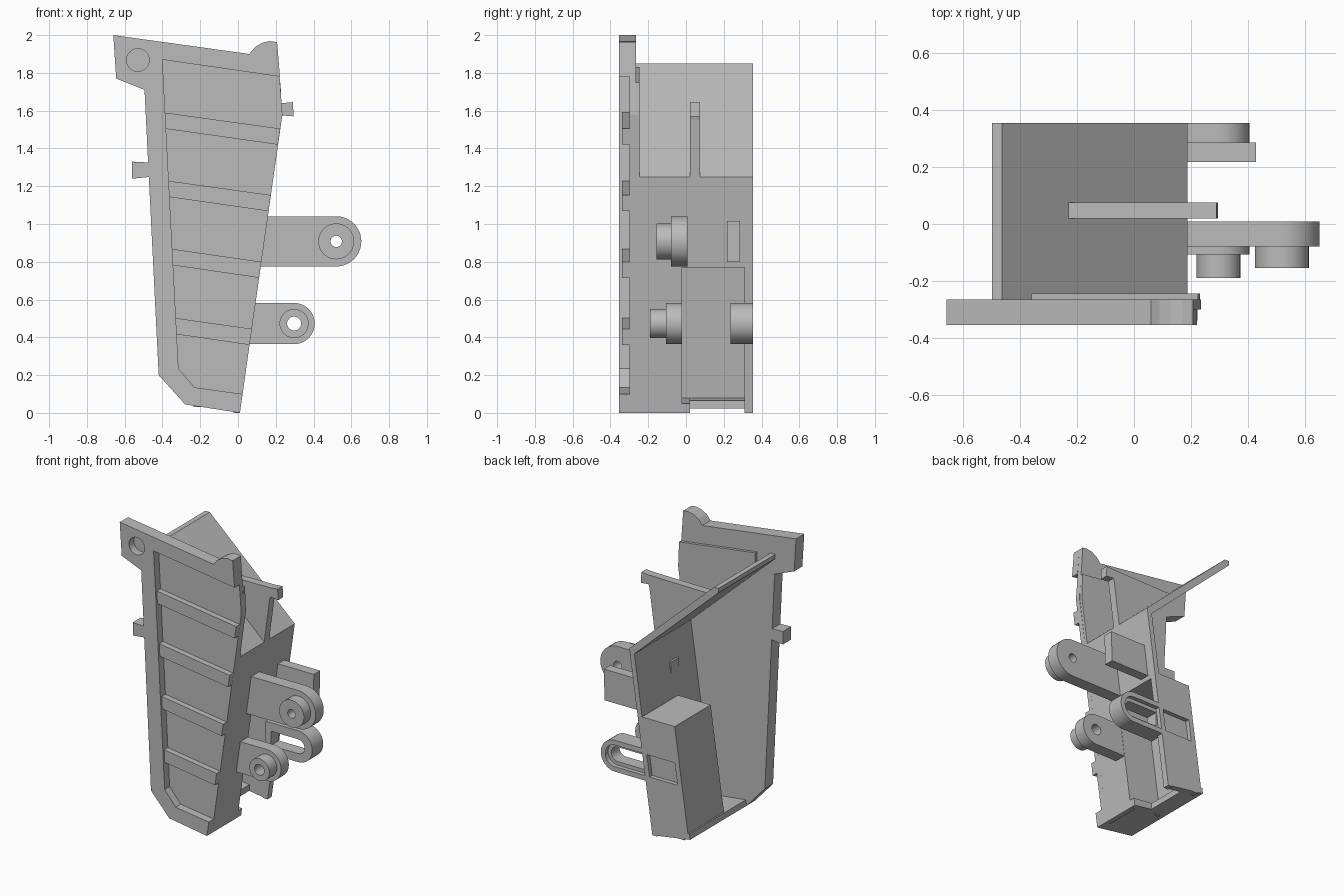
import bpy, bmesh, math

old = bpy.data.objects.get("Cube")
if old:
    bpy.data.objects.remove(old, do_unlink=True)

grey = bpy.data.materials.new("plain_grey")
grey.use_nodes = True
colour = (0.5, 0.5, 0.5, 1)
grey.diffuse_color = colour
grey.node_tree.nodes["Principled BSDF"].inputs["Base Color"].default_value = colour


def prism(name, pts, y0, y1):
    """Extrude an x-z outline from y0 to y1."""
    bm = bmesh.new()
    face = bm.faces.new([bm.verts.new((x, y0, z)) for x, z in pts])
    out = bmesh.ops.extrude_face_region(bm, geom=[face])
    verts = [v for v in out["geom"] if isinstance(v, bmesh.types.BMVert)]
    bmesh.ops.translate(bm, verts=verts, vec=(0, y1 - y0, 0))
    bmesh.ops.recalc_face_normals(bm, faces=bm.faces)
    mesh = bpy.data.meshes.new(name)
    bm.to_mesh(mesh)
    bm.free()
    mesh.materials.append(grey)
    ob = bpy.data.objects.new(name, mesh)
    bpy.context.collection.objects.link(ob)
    return ob


def arc(cx, cz, r, a0, a1, n=20):
    return [(cx + r * math.cos(math.radians(a0 + (a1 - a0) * i / n)),
             cz + r * math.sin(math.radians(a0 + (a1 - a0) * i / n))) for i in range(n + 1)]


def disc(cx, cz, r):
    return arc(cx, cz, r, 0, 360, 40)[:-1]


def cut(ob, pts, y0, y1):
    tool = prism(ob.name + "_cutter", pts, y0, y1)
    tool.hide_render = True
    tool.hide_set(True)
    tool.display_type = 'WIRE'
    mod = ob.modifiers.new("cut", 'BOOLEAN')
    mod.object = tool
    mod.solver = 'EXACT'


def smooth(ob):
    bpy.ops.object.select_all(action='DESELECT')
    ob.select_set(True)
    bpy.context.view_layer.objects.active = ob
    bpy.ops.object.shade_smooth_by_angle(angle=math.radians(30))


def edge(z):
    """x of the sloping right side at height z."""
    return 0.01 + 0.142 * z


def leaning(z0, z1, left, right):
    """Four-sided outline parallel to the sloping side."""
    return [(edge(z0) + left, z0), (edge(z0) + right, z0),
            (edge(z1) + right, z1), (edge(z1) + left, z1)]


FRONT, BACK, INNER = -0.355, 0.355, -0.265
FLOOR_Y = -0.30

# Front plate: thin base and raised rim open on one side
bump = [(0.06, 1.9), (0.09, 1.937), (0.13, 1.96), (0.17, 1.968), (0.207, 1.963)]
left_side = [(0.01, 0), (-0.28, 0.045), (-0.42, 0.2), (-0.495, 1.71), (-0.645, 1.77), (-0.66, 2)]
base = prism("front_plate", left_side + bump + [(0.235, 1.58)], FLOOR_Y, INNER)
recess = [(0.222, 1.78), (-0.40, 1.87), (-0.315, 0.235), (-0.23, 0.135), (edge(0.1), 0.1)]
rim = prism("front_rim", left_side + bump + recess, FRONT, FLOOR_Y)
cut(rim, disc(-0.53, 1.868, 0.06), FRONT - 0.1, FLOOR_Y + 0.02)

# Sloping ribs across the recess
for i, (z, drop) in enumerate([(1.59, .085), (1.23, .077), (0.87, .07), (0.505, .06)]):
    x = -0.335 - 0.035 * z
    low, high = z - 0.085 - drop, z - drop
    prism(f"front_rib_{i + 1}", [(x, z - 0.085), (edge(low), low), (edge(high), high), (x, z)],
          -0.34, FLOOR_Y)

# Thickened back of the plate above the sloping roof
prism("plate_backing", [(-0.36, 1.83), (0.225, 1.75), (0.232, 1.58), (edge(1.25), 1.25), (-0.36, 1.75)],
      INNER, -0.245)
prism("side_tab", [(-0.56, 1.24), (-0.46, 1.25), (-0.46, 1.325), (-0.56, 1.33)], FRONT, INNER)

# Roof sheet and side wall around the pocket opening
prism("sloping_roof", [(-0.5, 1.85), (-0.465, 1.85), (edge(1.25), 1.25),
                       (edge(1.2) - 0.03, 1.22), (-0.5, 1.82)], INNER, BACK)
prism("side_wall_front", leaning(0, 1.25, -0.035, 0), INNER, -0.02)
prism("side_wall_middle", leaning(0.77, 1.25, -0.035, 0), -0.02, 0.31)
prism("side_wall_back", leaning(0, 1.25, -0.035, 0), 0.31, BACK)

# Pocket housing
prism("pocket_inner_wall", leaning(0.05, 0.80, -0.285, -0.25), -0.04, BACK)
prism("pocket_top", leaning(0.77, 0.80, -0.25, -0.035), -0.04, BACK)
prism("pocket_front_wall", leaning(0.03, 0.77, -0.25, -0.035), -0.04, -0.02)
back_wall = prism("pocket_back_wall", leaning(0.03, 0.77, -0.25, -0.035), 0.31, BACK)

# Floor, cut short below the pocket
floor_full = [(0.01, 0), (-0.28, 0.045), (-0.275, 0.085), (edge(0.05), 0.05)]
floor_short = [(-0.13, 0.022), (-0.28, 0.045), (-0.275, 0.085), (-0.13, 0.065)]
prism("floor_front", floor_full, INNER, 0.02)
prism("floor_middle", floor_short, 0.02, 0.31)
prism("floor_back", floor_full, 0.31, BACK)

# Stop rib standing on the roof, with a small end tab
prism("roof_rib", [(-0.235, 1.635), (0.235, 1.64), (0.29, 1.645), (0.295, 1.57), (0.235, 1.575),
                   (0.228, 1.55), (edge(1.25), 1.25), (0.17, 1.25)], 0.02, 0.075)

# Pivot arms with bored pins
for name, cx, cz, r, pin_r, bore, y0, y1, y2 in [
        ("upper", 0.52, 0.908, 0.133, 0.095, 0.03, -0.155, -0.08, 0.008),
        ("lower", 0.297, 0.473, 0.109, 0.077, 0.037, -0.19, -0.107, -0.022)]:
    root = edge(cz) - 0.03
    arm = prism(name + "_arm", [(root, cz - r)] + arc(cx, cz, r, -90, 90) + [(root, cz + r)], y1, y2)
    pin = prism(name + "_pin", disc(cx, cz, pin_r), y0, y1)
    for ob in (arm, pin):
        cut(ob, disc(cx, cz, bore), -0.3, 0.1)
        smooth(ob)

# Slotted guide arm, its groove running on into the pocket's back wall
cx, cz = 0.297, 0.473


def slot(x, r):
    return [(x, cz - r)] + arc(cx, cz, r, -90, 90) + [(x, cz + r)]


guide = prism("slotted_arm", slot(edge(cz) - 0.03, 0.109), 0.235, BACK)
cut(guide, slot(edge(cz) + 0.01, 0.05), 0.1, 0.5)
cut(guide, slot(-0.4, 0.075), 0.325, 0.5)
cut(back_wall, slot(-0.2, 0.075), 0.325, 0.5)
smooth(guide)

# Square bracket beside the upper arm
prism("square_bracket", [(edge(0.8) - 0.02, 0.8), (0.425, 0.8), (0.43, 1.015), (edge(1.0) - 0.02, 1.015)],
      0.218, 0.287)
